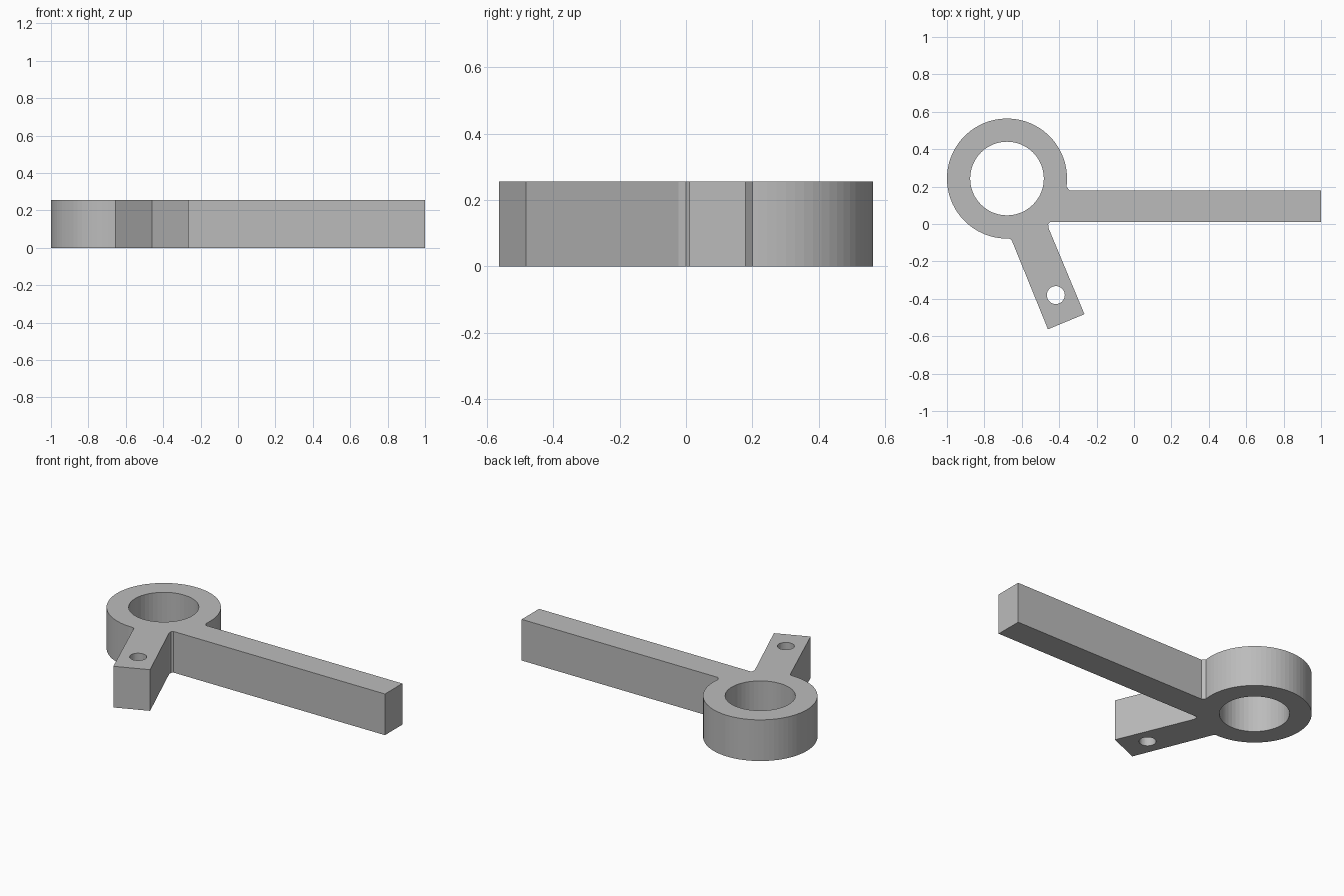
import bpy
import bmesh
from math import cos, sin, atan2, tau
from mathutils import Vector

HEIGHT = 0.255
HUB = Vector((-0.679, 0.243))
HUB_RADIUS = 0.321

default = bpy.data.objects.get("Cube")
if default:
    bpy.data.objects.remove(default, do_unlink=True)


def arc(centre, radius, start, end, count):
    """Points on an arc, end point excluded."""
    step = (end - start) / count
    return [(centre[0] + radius * cos(start + i * step),
             centre[1] + radius * sin(start + i * step)) for i in range(count)]


def add_loop(curve, points):
    spline = curve.splines.new("POLY")
    spline.points.add(len(points) - 1)
    for point, (x, y) in zip(spline.points, points):
        point.co = (x, y, 0, 1)
    spline.use_cyclic_u = True


# Outer outline: ring, slanted short arm, inner fillet, long bar, outer fillet
start = atan2(0.215 - HUB.y, 0.318)
end = atan2(-HUB_RADIUS, 0.012) + tau
outline = arc(HUB, HUB_RADIUS, start, end, 54)
outline += [(-0.667, -0.078), (-0.656, -0.083), (-0.65, -0.096),
            (-0.46, -0.563), (-0.265, -0.482),
            (-0.457, -0.022), (-0.459, 0.0), (-0.448, 0.01),
            (1.0, 0.01), (1.0, 0.18),
            (-0.345, 0.18), (-0.361, 0.2)]

# Filled profile with the bore and the pin hole, extruded to full height
profile = bpy.data.curves.new("bracket_profile", "CURVE")
profile.dimensions = "2D"
profile.fill_mode = "BOTH"
profile.extrude = HEIGHT / 2
add_loop(profile, outline)
add_loop(profile, arc(HUB, 0.197, 0, tau, 48))
add_loop(profile, arc((-0.418, -0.38), 0.048, 0, tau, 32))

helper = bpy.data.objects.new("profile_helper", profile)
bpy.context.collection.objects.link(helper)
bpy.context.view_layer.update()
depsgraph = bpy.context.evaluated_depsgraph_get()
mesh = bpy.data.meshes.new_from_object(helper.evaluated_get(depsgraph))
bpy.data.objects.remove(helper, do_unlink=True)

# Weld the caps to the walls and stand the part on the ground
bm = bmesh.new()
bm.from_mesh(mesh)
bmesh.ops.remove_doubles(bm, verts=bm.verts, dist=0.0005)
bmesh.ops.translate(bm, verts=bm.verts, vec=(0, 0, HEIGHT / 2))
bmesh.ops.recalc_face_normals(bm, faces=bm.faces)
for face in bm.faces:
    face.smooth = False
    face.material_index = 0
bm.to_mesh(mesh)
bm.free()

# Plain grey material
grey = bpy.data.materials.new("plain grey")
grey.use_nodes = True
colour = (0.5, 0.5, 0.5, 1)
grey.diffuse_color = colour
grey.node_tree.nodes["Principled BSDF"].inputs["Base Color"].default_value = colour
mesh.materials.clear()
mesh.materials.append(grey)

bracket = bpy.data.objects.new("ring_bracket", mesh)
bpy.context.collection.objects.link(bracket)
